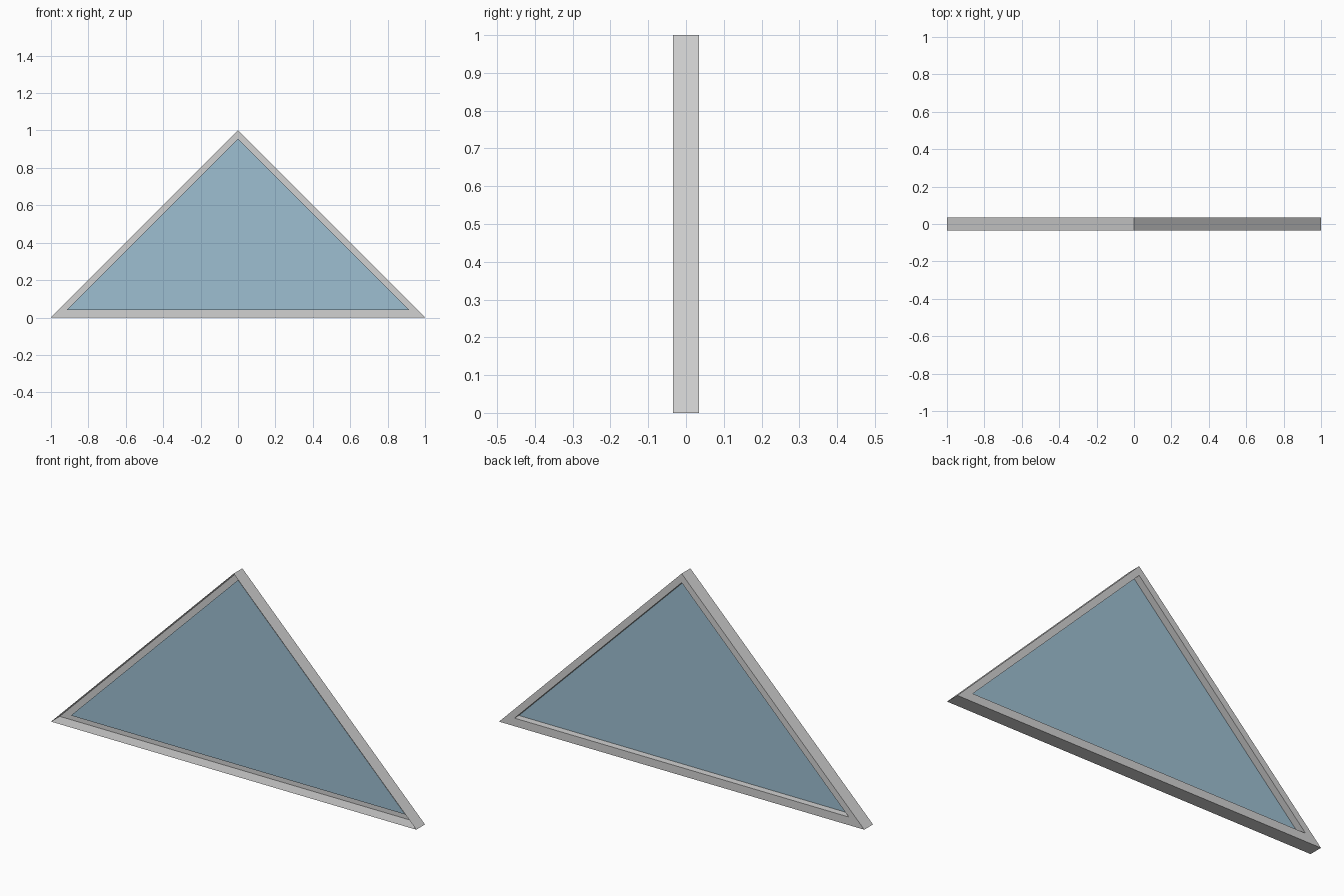
import bpy
import bmesh

cube = bpy.data.objects.get("Cube")
if cube:
    bpy.data.objects.remove(cube, do_unlink=True)

HALF = 0.034                                # half of the frame depth
OUTER = [(-1, 0), (1, 0), (0, 1)]
INNER = [(-0.915, 0.04), (0.915, 0.04), (0, 0.955)]


def material(name, colour):
    mat = bpy.data.materials.new(name)
    mat.use_nodes = True
    mat.diffuse_color = colour
    mat.node_tree.nodes["Principled BSDF"].inputs["Base Color"].default_value = colour
    return mat


def add_object(name, bm, mat):
    mesh = bpy.data.meshes.new(name)
    bm.to_mesh(mesh)
    bm.free()
    mesh.materials.append(mat)
    obj = bpy.data.objects.new(name, mesh)
    bpy.context.collection.objects.link(obj)
    return obj


def loop(bm, outline, y):
    return [bm.verts.new((x, y, z)) for x, z in outline]


def bridge(bm, a, b):
    for i in range(len(a)):
        j = (i + 1) % len(a)
        bm.faces.new((a[i], a[j], b[j], b[i]))


grey = material("light grey", (0.64, 0.64, 0.64, 1))
blue = material("glass blue", (0.34, 0.52, 0.64, 1))

# Frame: open-fronted outer walls, back rim, and a ledge in to the glass
bm = bmesh.new()
loops = [loop(bm, OUTER, -HALF), loop(bm, OUTER, HALF),
         loop(bm, INNER, HALF), loop(bm, INNER, 0)]
for a, b in zip(loops, loops[1:]):
    bridge(bm, a, b)
add_object("window_frame", bm, grey)

# Glass pane in the middle of the frame depth
bm = bmesh.new()
bm.faces.new(loop(bm, INNER, 0))
add_object("glass_pane", bm, blue)
